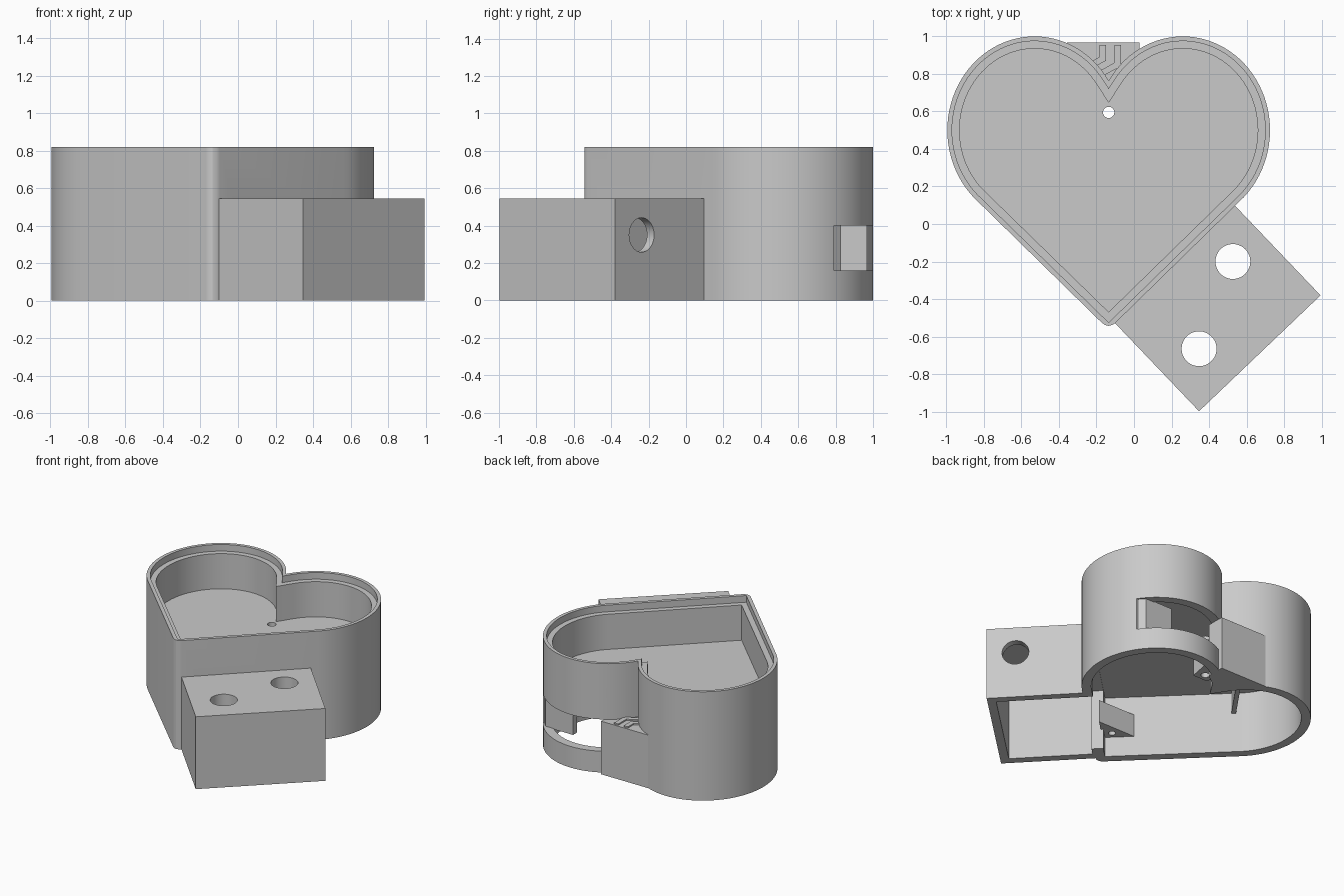
import bpy, bmesh, math
from mathutils import Vector, Matrix

cube = bpy.data.objects.get("Cube")
if cube:
    bpy.data.objects.remove(cube)

SHADE = (0.59, 0.59, 0.59, 1)
grey = bpy.data.materials.new("plain grey")
grey.use_nodes = True
grey.diffuse_color = SHADE
grey.node_tree.nodes["Principled BSDF"].inputs["Base Color"].default_value = SHADE

CX = -0.135      # symmetry line of the heart
WALL = 0.065
TOP = 0.82


def prism(name, outline, z0, z1):
    """Extrude a flat outline between two heights."""
    bm = bmesh.new()
    face = bm.faces.new([bm.verts.new((p[0], p[1], z0)) for p in outline])
    ext = bmesh.ops.extrude_face_region(bm, geom=[face])
    for v in ext["geom"]:
        if isinstance(v, bmesh.types.BMVert):
            v.co.z = z1
    bmesh.ops.recalc_face_normals(bm, faces=bm.faces)
    return finish(name, bm)


def rod(name, centre, axis, radius, length):
    """Round cutter along any axis."""
    bm = bmesh.new()
    turn = Vector(axis).to_track_quat("Z", "Y").to_matrix().to_4x4()
    bmesh.ops.create_cone(bm, cap_ends=True, segments=48, radius1=radius, radius2=radius,
                          depth=length, matrix=Matrix.Translation(centre) @ turn)
    return finish(name, bm)


def finish(name, bm):
    mesh = bpy.data.meshes.new(name)
    bm.to_mesh(mesh)
    bm.free()
    mesh.materials.append(grey)
    obj = bpy.data.objects.new(name, mesh)
    bpy.context.collection.objects.link(obj)
    return obj


def cut(obj, cutters):
    """Subtract every cutter and bake the result."""
    for c in cutters:
        mod = obj.modifiers.new("cut", "BOOLEAN")
        mod.operation, mod.solver, mod.object = "DIFFERENCE", "EXACT", c
    deps = bpy.context.evaluated_depsgraph_get()
    mesh = bpy.data.meshes.new_from_object(obj.evaluated_get(deps))
    obj.modifiers.clear()
    obj.data = mesh


def heart(inset, tip):
    """Heart outline from two oval lobes, moved inward by inset."""
    half = []
    for i in range(49):
        a = math.radians(148 - i * 197.5 / 48)
        half.append(Vector((0.395 + 0.465 * math.cos(a), 0.5 + 0.5 * math.sin(a))))
    half[0].x = 0
    half += [Vector(p) for p in tip]
    pts = half + [Vector((-p.x, p.y)) for p in reversed(half) if p.x > 1e-4]
    out = []
    for i, p in enumerate(pts):
        a = (p - pts[i - 1]).normalized()
        b = (pts[(i + 1) % len(pts)] - p).normalized()
        na, nb = Vector((a.y, -a.x)), Vector((b.y, -b.x))
        out.append(p + (na + nb) * inset / (1 + na.dot(nb)) + Vector((CX, 0)))
    return out


sharp = [(0, -0.56)]
rounded = [(0.037, -0.526), (0.02, -0.538), (0, -0.543)]

# Frame of the side box: s runs along the heart wall, t points away from it
corner = Vector((-0.095, -0.535))
along = Vector((0.65, 0.62)).normalized()
away = Vector((along.y, -along.x))


def box_outline(s0, s1, t0, t1):
    return [corner + along * s + away * t for s, t in ((s0, t0), (s1, t0), (s1, t1), (s0, t1))]


def rect(x0, x1, y0, y1):
    return [(x0, y0), (x1, y0), (x1, y1), (x0, y1)]


# Heart body, side box and their cutters
body = prism("heart_body", heart(0, rounded), 0, TOP)
side_box = prism("side_box", box_outline(0, 0.895, -0.02, 0.64), 0, 0.545)

lid_recess = prism("lid_recess_cutter", heart(0.025, sharp), 0.77, 1)
tray = prism("tray_cutter", heart(WALL, sharp), 0.505, 0.9)
underside = prism("underside_cutter", heart(WALL, sharp), -0.1, 0.46)
cavity = prism("cavity_cutter", box_outline(0.06, 0.84, 0.005, 0.58), -0.1, 0.46)
passage = prism("passage_cutter", box_outline(0.13, 0.84, -0.1, 0.1), -0.1, 0.455)
slot = prism("slot_cutter", rect(0.03, 0.75, 0.79, 1.1), 0.16, 0.40)
wire_hole = rod("wire_hole_cutter", (CX, 0.595, 0.4), (0, 0, 1), 0.03, 0.7)
tip_hole = rod("tip_hole_cutter", (CX, -0.395, 0.2), (0, 0, 1), 0.025, 0.5)
top_holes = [rod("top_hole_cutter", (x, y, 0.5), (0, 0, 1), 0.093, 0.4)
             for x, y in ((0.527, -0.2), (0.347, -0.665))]
side_hole = rod("side_hole_cutter", (0.86, -0.235, 0.35), (along.x, along.y, 0), 0.092, 0.25)

cut(body, [lid_recess, tray, underside, passage, slot, wire_hole])
cut(side_box, [cavity, passage, side_hole] + top_holes)

# Block closing the notch between the lobes, with bent ridges on top
notch_block = prism("notch_block", [(-0.36, 0.968), (0.03, 0.968), (0.03, 0.83),
                                    (CX, 0.71), (-0.3, 0.9)], 0, 0.40)
for x, y in ((-0.185, 0.89), (-0.105, 0.86)):
    prism("notch_ridge", [(x, 0.955), (x, y), (x - 0.08, y - 0.045), (x - 0.06, y - 0.07),
                          (x + 0.035, y - 0.02), (x + 0.035, 0.955)], 0.39, 0.41)

# Upright behind the end of the slot
slot_stop = prism("slot_stop", [(0.36, 0.785), (0.63, 0.785), (0.59, 0.83), (0.36, 0.83)], 0.155, 0.405)

# Screw brackets inside the tip and behind the notch
tip_bracket = prism("tip_bracket", [(CX, -0.49), (CX + 0.17, -0.33), (CX - 0.17, -0.33)], 0.15, 0.32)
notch_bracket = prism("notch_bracket", [(CX, 0.70), (CX - 0.09, 0.70), (CX - 0.06, 0.54),
                                        (CX + 0.06, 0.54), (CX + 0.09, 0.70)], 0.17, 0.34)
cut(tip_bracket, [tip_hole])
cut(notch_bracket, [wire_hole])

# Thin rib under the tray floor
rib = prism("inner_rib", [(-0.81, 0.11), (-0.785, 0.09), (-0.565, 0.405), (-0.59, 0.425)], 0.3, 0.48)

# Remove the cutters and smooth the curved walls
for obj in list(bpy.context.scene.objects):
    if "_cutter" in obj.name:
        bpy.data.objects.remove(obj)
bpy.ops.object.select_all(action="DESELECT")
for obj in (body, side_box, tip_bracket, notch_bracket):
    obj.select_set(True)
bpy.context.view_layer.objects.active = body
bpy.ops.object.shade_smooth_by_angle(angle=math.radians(25))
